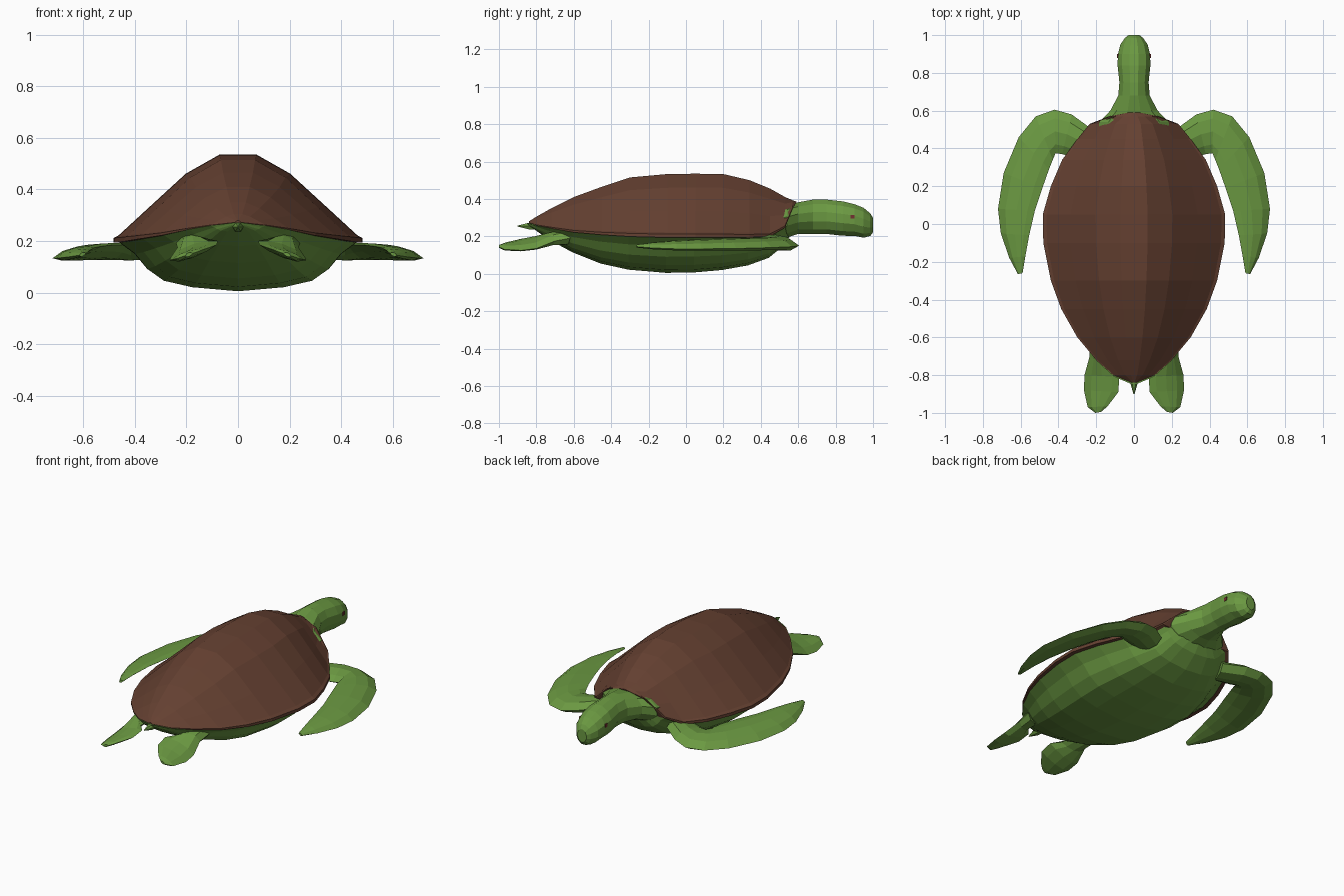
import bpy, bmesh, math


def material(name, rgb):
    m = bpy.data.materials.new(name)
    m.diffuse_color = (*rgb, 1)
    return m


GREEN = material("skin green", (0.147, 0.319, 0.054))
BROWN = material("shell brown", (0.130, 0.052, 0.031))
RED = material("eye red", (0.17, 0.03, 0.03))


def loft(name, rings, mat):
    """Skin a list of equal-length closed rings and cap both ends."""
    bm = bmesh.new()
    vs = [[bm.verts.new(p) for p in ring] for ring in rings]
    n = len(vs[0])
    for a, b in zip(vs, vs[1:]):
        for i in range(n):
            j = (i + 1) % n
            bm.faces.new((a[i], a[j], b[j], b[i]))
    bm.faces.new(vs[0])
    bm.faces.new(vs[-1][::-1])
    bmesh.ops.recalc_face_normals(bm, faces=bm.faces)
    me = bpy.data.meshes.new(name)
    bm.to_mesh(me)
    bm.free()
    me.materials.append(mat)
    ob = bpy.data.objects.new(name, me)
    bpy.context.collection.objects.link(ob)
    return ob


def both_sides(half):
    """Complete a half profile (centre outward) to a closed left-right ring."""
    return half + [(-x, y, z) for x, y, z in reversed(half) if abs(x) > 1e-6]


def mirror_x(ob):
    ob.modifiers.new("mirror", 'MIRROR').use_axis[0] = True


# Trunk stations: y, half width, rim height, shell top, belly bottom
STATIONS = [
    (-.84, .012, .272, .280, .262), (-.80, .11, .260, .305, .235),
    (-.72, .20, .245, .350, .180), (-.60, .30, .225, .410, .115),
    (-.45, .385, .213, .465, .055), (-.30, .44, .205, .515, .022),
    (-.10, .48, .200, .533, .005), (.05, .483, .200, .535, .007),
    (.20, .44, .200, .533, .020), (.34, .38, .200, .500, .045),
    (.45, .30, .205, .455, .085), (.53, .235, .250, .410, .150),
    (.57, .13, .350, .393, .210), (.59, .03, .382, .386, .240)]

# Shell dome with a thin rim lip
DOME = [(.15, 1), (.42, .78), (.70, .41), (.96, .065), (1, .035), (1, -.02)]
loft("shell", [both_sides([(u * w, y, r + v * (t - r)) for u, v in DOME])
               for y, w, r, t, b in STATIONS], BROWN)

# Belly hanging under the rim
KEEL = [(.97, 0), (.83, .26), (.73, .56), (.60, .79), (.37, .92), (0, 1)]
loft("belly", [both_sides([(u * w, y - .008, r + v * (b - r)) for u, v in reversed(KEEL)])
               for y, w, r, t, b in STATIONS], GREEN)

# Neck and head: y, half width, bottom, top
HEAD = [(.46, .20, .17, .36), (.54, .19, .19, .37), (.60, .13, .21, .385),
        (.68, .086, .21, .40), (.75, .08, .21, .40), (.84, .09, .20, .39),
        (.90, .088, .20, .375), (.95, .075, .19, .355), (.985, .05, .20, .325),
        (1.0, .03, .22, .30)]
SIDES = 12
loft("head_and_neck", [
    [(w * math.cos(a), y, (lo + hi) / 2 + (hi - lo) / 2 * math.sin(a))
     for a in (2 * math.pi * (i + .5) / SIDES for i in range(SIDES))]
    for y, w, lo, hi in HEAD], GREEN)

# Eyes
eye = loft("eyes", [[(x, .89 + dy, .305 + dz) for dy, dz in
                     ((-.01, -.01), (.01, -.01), (.01, .01), (-.01, .01))]
                    for x in (.080, .089)], RED)
mirror_x(eye)


def flipper(name, ribs):
    """Ribs: outer x, y, z, inner x, y, z, thickness; lens-shaped section."""
    lens = [(0, 0), (.2, .42), (.5, .5), (.8, .3), (1, 0), (.8, -.3), (.5, -.5), (.2, -.42)]
    rings = []
    for ox, oy, oz, ix, iy, iz, th in ribs:
        rings.append([(ox + (ix - ox) * s, oy + (iy - oy) * s, oz + (iz - oz) * s + th * h)
                      for s, h in lens])
    mirror_x(loft(name, rings, GREEN))


# Front flippers, swept back
flipper("front_flippers", [
    (.22, .50, .18, .27, .34, .17, .08), (.33, .58, .165, .38, .37, .165, .075),
    (.42, .605, .15, .415, .375, .17, .07), (.52, .57, .145, .43, .34, .18, .06),
    (.61, .46, .14, .45, .29, .185, .055), (.69, .27, .135, .485, .19, .185, .05),
    (.72, .08, .133, .525, .07, .18, .045), (.705, -.05, .133, .555, -.06, .175, .04),
    (.66, -.18, .138, .575, -.17, .165, .03), (.615, -.265, .145, .59, -.26, .152, .015)])

# Hind flippers, paddle shaped
flipper("hind_flippers", [
    (.24, -.62, .19, .12, -.66, .20, .08), (.235, -.70, .175, .12, -.76, .20, .065),
    (.262, -.80, .135, .078, -.81, .20, .045), (.265, -.88, .125, .083, -.89, .185, .04),
    (.245, -.97, .130, .14, -.965, .165, .03), (.205, -1.0, .143, .175, -.995, .152, .015)])

# Tail tip
loft("tail", [[(r * math.cos(a), y, .255 + r * math.sin(a))
               for a in (math.tau * i / 6 for i in range(6))]
              for y, r in ((-.78, .025), (-.84, .02), (-.90, .003))], GREEN)
